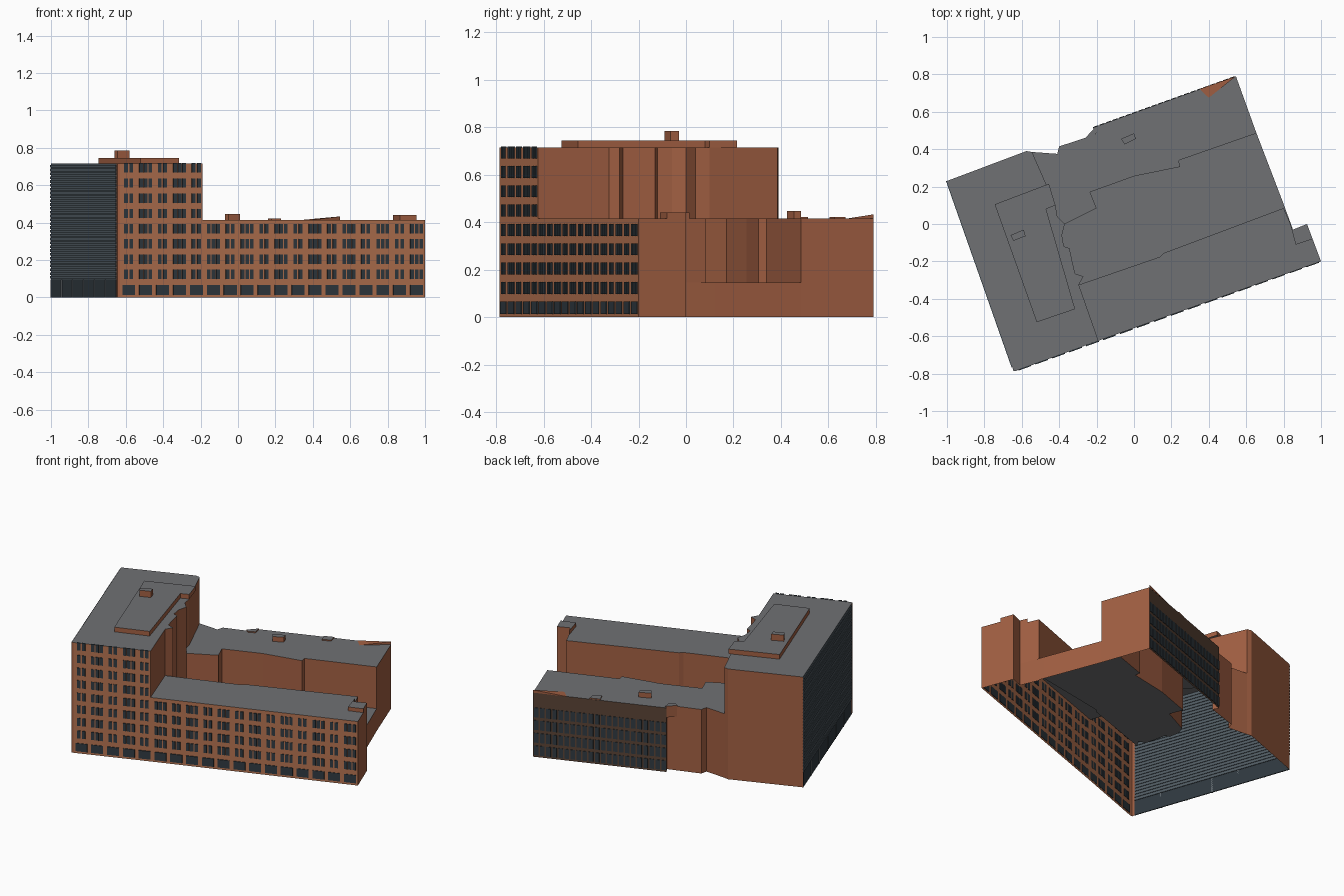
import bpy, bmesh
from mathutils import Vector

if "Cube" in bpy.data.objects:
    bpy.data.objects.remove(bpy.data.objects["Cube"])


def material(name, rgb):
    m = bpy.data.materials.new(name)
    m.diffuse_color = (*rgb, 1)
    m.use_nodes = True
    m.node_tree.nodes["Principled BSDF"].inputs["Base Color"].default_value = m.diffuse_color
    return m


BRICK = material("brick", (0.36, 0.115, 0.055))
FRONT = material("front_brick", (0.46, 0.17, 0.08))
ROOF = material("roof_grey", (0.16, 0.165, 0.175))
GLASS = material("dark_glass", (0.03, 0.042, 0.052))
SIDING = material("siding", (0.085, 0.11, 0.13))
BROWN = material("dark_brown", (0.10, 0.055, 0.035))
MULLION = material("mullion", (0.25, 0.28, 0.3))
SLOTS = [BRICK, ROOF, FRONT, SIDING, BROWN]


def finish(name, bm, mats):
    me = bpy.data.meshes.new(name)
    bm.to_mesh(me)
    bm.free()
    for m in mats:
        me.materials.append(m)
    ob = bpy.data.objects.new(name, me)
    bpy.context.collection.objects.link(ob)
    return ob


def shell(name, top, runs, roof=1):
    """Open-bottomed block. Each run = (points, wall base or None, wall material)."""
    bm = bmesh.new()
    pts = [(p, base, m) for ps, base, m in runs for p in ps]
    cap = [bm.verts.new((*p, top)) for p, _, _ in pts]
    bm.faces.new(cap).material_index = roof
    for i, (p, base, m) in enumerate(pts):
        if base is None:
            continue
        j = (i + 1) % len(pts)
        a, b = bm.verts.new((*p, base)), bm.verts.new((*pts[j][0], base))
        bm.faces.new((a, b, cap[j], cap[i])).material_index = m
    return finish(name, bm, SLOTS)


def panels(name, p, q, rects, out, mat, back=0.004):
    """Thin boxes on the wall p-q; rects hold (start, end, z0, z1), outside on the right."""
    p, q = Vector((*p, 0)), Vector((*q, 0))
    u = (q - p).normalized()
    n = Vector((u.y, -u.x, 0))
    bm = bmesh.new()
    for s0, s1, z0, z1 in rects:
        v = [bm.verts.new(p + u * s + n * d + Vector((0, 0, z)))
             for z in (z0, z1) for s, d in ((s0, out), (s1, out), (s1, -back), (s0, -back))]
        for f in ((3, 2, 1, 0), (4, 5, 6, 7), (0, 1, 5, 4), (1, 2, 6, 5), (2, 3, 7, 6), (3, 0, 4, 7)):
            bm.faces.new([v[k] for k in f])
    return finish(name, bm, [mat])


# Levels and shared outlines
YARD, LOW, HIGH = 0.145, 0.415, 0.715
A, E, B = (-0.63, -0.785), (-0.19, -0.624), (1.0, -0.2)
C, D = (0.545, 0.79), (-1.0, 0.23)
W = (-0.65, -0.765)
step = [(-0.295, -0.325), (-0.27, -0.28), (-0.315, -0.265), (-0.33, -0.2), (-0.345, -0.13),
        (-0.375, -0.12), (-0.385, -0.06)]
J = (-0.37, 0.0)
north_edge = [J, (-0.20, 0.085), (-0.235, 0.17), (0.0, 0.255), (0.245, 0.305), (0.24, 0.34)]
NE = (0.655, 0.485)
south_edge = [(0.80, 0.085), (0.16, -0.155), (0.14, -0.175)]
K, L = (-0.545, 0.385), (-0.22, 0.515)

# Main blocks
shell("tower", HIGH, [([A], 0, 2), ([E], LOW, 0), (step, YARD, 0),
                      ([J, (-0.41, 0.04), (-0.42, 0.1)], LOW, 0),
                      ([K, (-0.575, 0.39)], 0, 0), ([D], 0, 3), ([W, (-0.645, -0.785)], 0, 0)])
shell("south_wing", LOW, [([E], 0, 2), ([B, (0.925, 0.0), (0.85, -0.03)], 0, 0),
                          (south_edge, YARD, 0), ([step[0]], None, 0)])
shell("north_wing", LOW, [(north_edge, YARD, 0), ([NE], 0, 0), ([C], 0, 4),
                          ([L, (-0.20, 0.48), (-0.40, 0.415), (-0.41, 0.375)], 0, 0),
                          ([K, (-0.42, 0.1), (-0.41, 0.04)], None, 0)])
shell("courtyard", YARD, [([step[0]] + south_edge[::-1][:2], None, 0),
                          ([(0.85, -0.03), (0.795, 0.12)], 0, 0),
                          ([NE] + north_edge[::-1] + step[:0:-1], None, 0)])

# Rooftop boxes
for name, z0, z1, pts in [
    ("penthouse", HIGH, 0.745, [(-0.745, 0.105), (-0.52, -0.525), (-0.315, -0.455), (-0.47, 0.08),
                                (-0.42, 0.1), (-0.455, 0.215)]),
    ("penthouse_vent", 0.745, 0.785, [(-0.66, -0.06), (-0.645, -0.09), (-0.58, -0.065), (-0.59, -0.03)]),
    ("north_roof_vent", LOW, 0.447, [(-0.07, 0.455), (-0.05, 0.425), (0.01, 0.455), (0.0, 0.485)]),
    ("east_roof_box", LOW, 0.44, [(0.83, 0.015), (0.865, -0.11), (0.955, -0.08), (0.925, 0.0), (0.85, -0.03)]),
    ("north_parapet_box", 0.35, 0.422, [(0.16, 0.648), (0.18, 0.605), (0.23, 0.625), (0.22, 0.672)]),
    ("northwest_parapet_box", 0.35, 0.422, [(-0.26, 0.46), (-0.24, 0.445), (-0.2, 0.465), (-0.21, 0.515)]),
]:
    shell(name, z1, [(pts, z0, 0)])

# Raised roof flap at the back corner
bm = bmesh.new()
v = [bm.verts.new(c) for c in ((0.35, 0.722, LOW), (0.40, 0.675, LOW), (*C, 0.433), (*C, LOW))]
for f in ((0, 1, 2), (0, 2, 3), (1, 3, 2)):
    bm.faces.new([v[k] for k in f])
finish("roof_flap", bm, [BRICK])

# Front facade windows: wide ground panes, then alternating triples and pairs
length = (Vector(B) - Vector(A)).length
bays = 18
bw = length / bays
ground, upper = [], []
for i in range(bays):
    s = i * bw
    ground.append((s + 0.012, s + bw - 0.012, 0.014, 0.066))
    offsets = (0.012, 0.038, 0.064) if i % 2 else (0.022, 0.052)
    for r in range(8 if s + bw < 0.49 else 4):
        z = 0.098 + 0.0815 * r
        upper += [(s + o, s + o + 0.02, z, z + 0.05) for o in offsets]
panels("front_ground_windows", A, B, ground, 0.003, GLASS)
panels("front_windows", A, B, upper, 0.003, GLASS)

# West facade: glazed base, mullions and horizontal slats
wl = (Vector(W) - Vector(D)).length
panels("west_ground_glass", D, W, [(0, wl, 0, 0.097)], 0.002, GLASS)
panels("west_mullions", D, W, [(wl * i / 6 - 0.004, wl * i / 6 + 0.004, 0, 0.097) for i in range(1, 6)],
       0.005, MULLION)
panels("west_slats", D, W, [(0, wl, 0.1 + 0.0205 * i, 0.1 + 0.0205 * i + 0.014) for i in range(30)],
       0.005, SIDING)

# North facade: grid of dark panes
nl = (Vector(L) - Vector(C)).length
nb = nl / 11
panels("north_windows", C, L, [(nb * i + 0.008 + h * nb / 2, nb * i + nb / 2 - 0.002 + h * nb / 2, z, z + 0.062)
                               for i in range(11) for h in (0, 1)
                               for z in (0.012, 0.094, 0.176, 0.258)], 0.003, GLASS)
